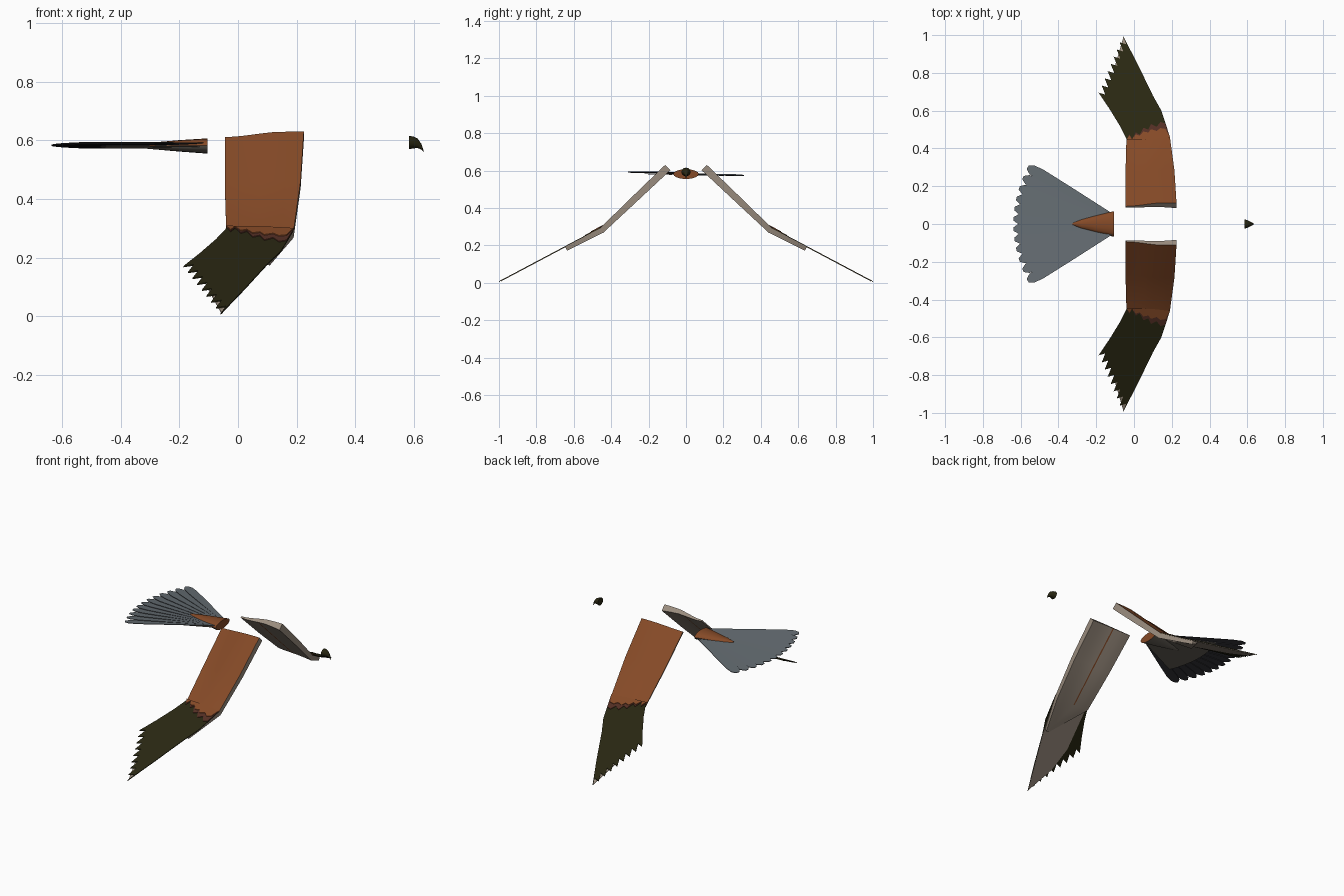
import bpy, bmesh, math
from mathutils import Vector

cube = bpy.data.objects.get("Cube")
if cube:
    bpy.data.objects.remove(cube)


def material(name, rgb):
    m = bpy.data.materials.new(name)
    m.use_nodes = True
    m.diffuse_color = (*rgb, 1)
    m.node_tree.nodes["Principled BSDF"].inputs["Base Color"].default_value = (*rgb, 1)
    return m


RUST = material("rust_orange", (.235, .068, .020))
OLIVE = material("dark_olive", (.022, .020, .006))
BROWN = material("dark_brown", (.085, .027, .017))
BEIGE = material("pale_beige", (.33, .27, .215))
GREY = material("slate_grey", (.127, .150, .166))
DARK = material("dark_slate", (.040, .040, .048))
TAUPE = material("taupe", (.13, .115, .095))


def finish(name, bm, mats, rule, smooth=None):
    """Make an object; rule(face) gives the material index."""
    bmesh.ops.recalc_face_normals(bm, faces=bm.faces)
    for f in bm.faces:
        f.material_index = rule(f)
    me = bpy.data.meshes.new(name)
    bm.to_mesh(me)
    bm.free()
    ob = bpy.data.objects.new(name, me)
    bpy.context.collection.objects.link(ob)
    for m in mats:
        me.materials.append(m)
    if smooth:
        bpy.ops.object.select_all(action="DESELECT")
        ob.select_set(True)
        bpy.context.view_layer.objects.active = ob
        bpy.ops.object.shade_smooth_by_angle(angle=math.radians(smooth))
    return ob


def plate(name, outline, height, thick, top, under, side=1):
    """Thin plate over an (x, y) outline, following height(x, y)."""
    bm = bmesh.new()
    rings = []
    for drop in (0, thick):
        rings.append([bm.verts.new((x, y * side, height(x, y) - drop)) for x, y in outline])
    bm.faces.new(rings[0])
    bm.faces.new(rings[1][::-1])
    n = len(outline)
    for i in range(n):
        j = (i + 1) % n
        bm.faces.new((rings[0][i], rings[0][j], rings[1][j], rings[1][i]))
    return finish(name, bm, (top, under), lambda f: 0 if f.normal.z > .2 else 1)


def loft(bm, rings):
    """Skin closed rings of points, with caps; returns the rows of side faces."""
    rows = [[bm.verts.new(p) for p in r] for r in rings]
    n = len(rows[0])
    sides = []
    for a, b in zip(rows, rows[1:]):
        sides.append([bm.faces.new((a[i], a[(i + 1) % n], b[(i + 1) % n], b[i])) for i in range(n)])
    bm.faces.new(rows[0])
    bm.faces.new(rows[-1][::-1])
    return sides


# Wing stations: y, z of top, trailing x, leading x, thickness, camber, normal angle
STATIONS = [
    (.112, .630, -.045, .225, .040, .026, 45),
    (.285, .463, -.045, .214, .036, .020, 45),
    (.460, .292, -.040, .190, .030, .008, 54),
    (.645, .190, .075, .108, .020, .000, 62),
]
CHORD = [0, .12, .25, .38, .43, .46, .6, .8, 1]


def arm_ring(y, z, trail, lead, thick, camber, angle, side):
    ny, nz = math.cos(math.radians(angle)), math.sin(math.radians(angle))
    top, under = [], []
    for u in CHORD:
        x = trail + (lead - trail) * u
        s = min(1, u / .75)
        rise = -camber * (1 - s * s * (3 - 2 * s))
        low = rise - thick * (.2 + .8 * u)
        top.append((x, (y + ny * rise) * side, z + nz * rise))
        under.append((x, (y + ny * low) * side, z + nz * low))
    return top + under[::-1]


def hand_height(lift):
    return lambda x, y: .292 - .53 * (y - .46) + lift


def wing(label, side):
    # Thick inner wing with a narrow streak underneath
    bm = bmesh.new()
    sides = loft(bm, [arm_ring(*s, side) for s in STATIONS])
    n = len(CHORD)
    streak = 2 * n - 2 - CHORD.index(.43)
    colour = {}
    for k, row in enumerate(sides):
        for i, f in enumerate(row):
            if i < n - 1:
                colour[f] = 0 if k < 2 else 2
            elif i == streak and k < 2:
                colour[f] = 0
    finish(label + "_inner_wing", bm, (RUST, BEIGE, OLIVE),
           lambda f: colour.get(f, 1), 35)

    # Outer flight feathers with a serrated trailing edge
    first, last, count = Vector((-.187, .695)), Vector((-.06, 1.0)), 9
    outline = [(-.04, .45), (-.075, .52), (-.13, .61)]
    for i in range(count):
        tip = first.lerp(last, i / (count - 1))
        outline.append(tuple(tip))
        if i < count - 1:
            outline.append((tip.x + .035, tip.y - .010))
    outline += [(.02, .845), (.10, .68), (.145, .60), (.168, .53), (.19, .46)]
    plate(label + "_flight_feathers", outline, hand_height(.003), .004, OLIVE, OLIVE, side)

    # Pale lining below the flight feathers
    lining = [(.188, .462), (.10, .675), (-.056, .99), (-.10, .84), (-.10, .70), (-.035, .47)]
    plate(label + "_wing_lining", lining, hand_height(-.001), .003, BEIGE, BEIGE, side)

    # Ragged covert edges across the bend
    band = [(-.04, .445), (-.025, .475), (-.01, .45), (.01, .485), (.03, .472), (.05, .51),
            (.075, .50), (.09, .53), (.12, .515), (.14, .54), (.166, .532), (.19, .46), (.1, .45)]
    plate(label + "_brown_band", band, hand_height(.006), .004, BROWN, BROWN, side)
    covert = [(x, y if y < .461 else .46 + (y - .46) * .6) for x, y in band]
    plate(label + "_covert_edge", covert, hand_height(.009), .005, RUST, RUST, side)


wing("left", 1)
wing("right", -1)

# Tail fan of twelve overlapping feathers
FEATHERS = 12
for k in range(FEATHERS):
    t = 2 * k / (FEATHERS - 1) - 1
    root = Vector((-.12, .045 * t))
    tip = Vector((-.638 + .075 * t * t, .30 * t))
    along = (tip - root).normalized()
    across = Vector((-along.y, along.x))
    length = (tip - root).length
    shape = [(0, .012), (.5, .024), (.85, .031), (.95, .026), (1, .010)]
    outline = [tuple(root + along * length * a + across * w) for a, w in shape]
    outline += [tuple(root + along * length * a - across * w) for a, w in reversed(shape)]

    def height(x, y, root=root, across=across, t=t):
        return .585 - .007 * t + .10 * (Vector((x, y)) - root).dot(across)

    plate(f"tail_feather_{k + 1}", outline, height, .003, GREY, DARK)

# Pale inner half of the fan, seen from below
fan = [(-.11, -.05), (-.11, .05)]
for k in range(9):
    a = math.radians(27 - 54 * k / 8)
    fan.append((-.11 - .36 * math.cos(a), .04 * (1 - k / 4) + .36 * math.sin(a)))
plate("tail_under_coverts", fan, lambda x, y: .579 - .02 * y, .003, TAUPE, TAUPE)


def rump_ring(x, half_width, up, down):
    ring = []
    for i in range(16):
        a = math.tau * i / 16
        c, s = math.cos(a), math.sin(a)
        ring.append((x, half_width * c, .582 + s * (up if s > 0 else down)))
    return ring


# Rump cone: rust on top, taupe beneath
bm = bmesh.new()
loft(bm, [rump_ring(-.105, .068, .025, .027), rump_ring(-.20, .045, .019, .020),
          rump_ring(-.28, .024, .012, .013), rump_ring(-.325, .005, .008, .009)])
finish("rump", bm, (RUST, TAUPE),
       lambda f: 1 if f.normal.z < -.3 and f.calc_center_median().x < -.13 else 0, 40)

# Hooked beak
bm = bmesh.new()
hook = [(.585, .593, .025, .023), (.600, .593, .020, .020), (.614, .590, .013, .016),
        (.626, .579, .007, .010), (.634, .563, .002, .003)]
loft(bm, [[(x, w * math.cos(math.tau * i / 12), z + h * math.sin(math.tau * i / 12))
           for i in range(12)] for x, z, w, h in hook])
finish("beak", bm, (OLIVE,), lambda f: 0, 40)
